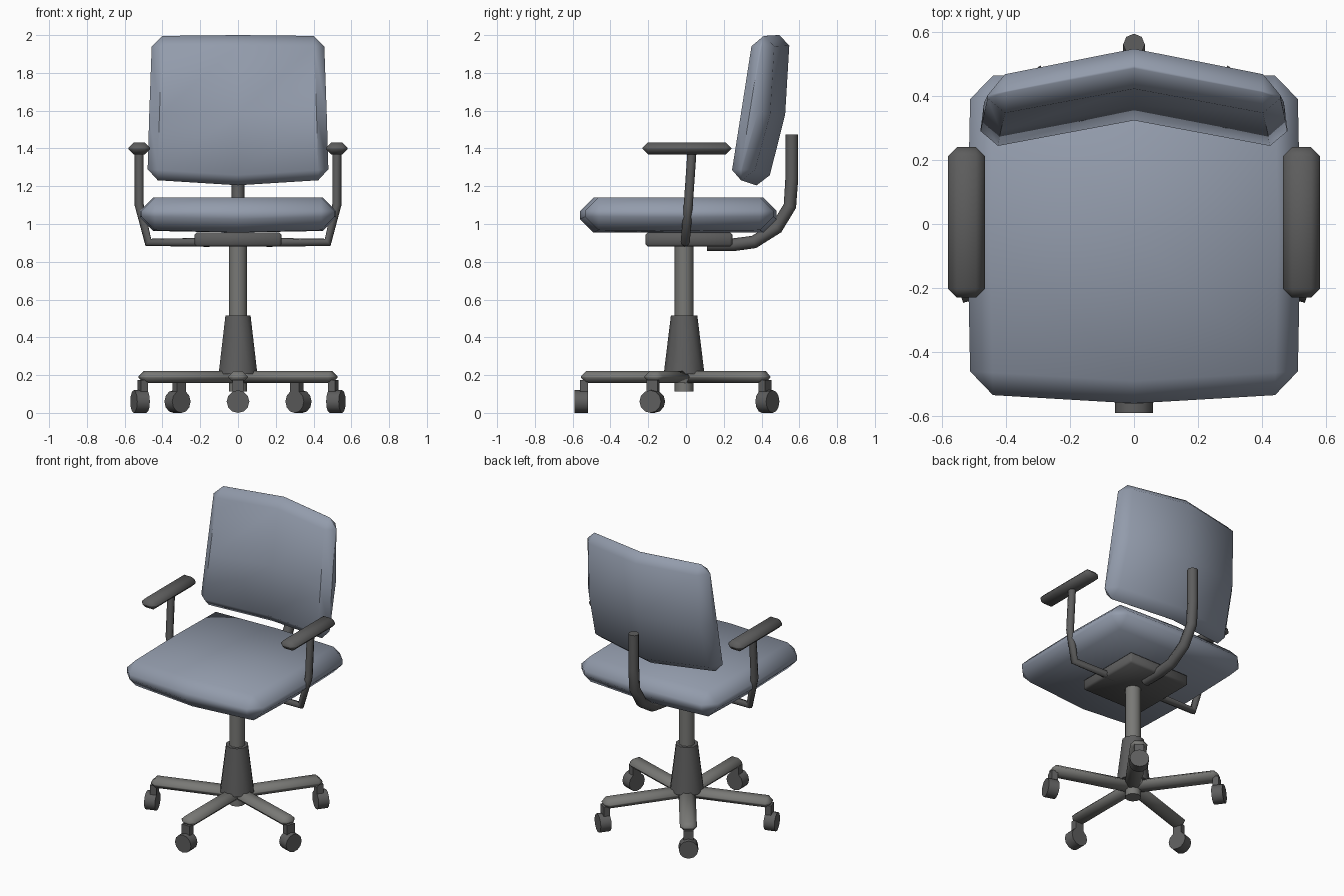
import bpy, bmesh
from math import radians, pi
from mathutils import Matrix

if "Cube" in bpy.data.objects:
    bpy.data.objects.remove(bpy.data.objects["Cube"])


def material(name, rgb):
    m = bpy.data.materials.new(name)
    m.diffuse_color = (*rgb, 1)
    m.use_nodes = True
    m.node_tree.nodes["Principled BSDF"].inputs["Base Color"].default_value = m.diffuse_color
    return m


FABRIC = material("blue_grey_fabric", (0.29, 0.33, 0.41))
DARK = material("dark_plastic", (0.11, 0.11, 0.11))
METAL = material("grey_metal", (0.19, 0.19, 0.18))


def finish(name, bm, mat, bevel=0.0, matrix=None, angle=50):
    bmesh.ops.recalc_face_normals(bm, faces=bm.faces)
    if bevel:
        edges = [e for e in bm.edges if e.calc_face_angle(0) > radians(40)]
        bmesh.ops.bevel(bm, geom=edges, offset=bevel, segments=1,
                        affect='EDGES', clamp_overlap=True)
    if matrix:
        bm.transform(matrix)
    me = bpy.data.meshes.new(name)
    bm.to_mesh(me)
    bm.free()
    me.materials.append(mat)
    ob = bpy.data.objects.new(name, me)
    bpy.context.collection.objects.link(ob)
    bpy.ops.object.select_all(action='DESELECT')
    ob.select_set(True)
    bpy.context.view_layer.objects.active = ob
    bpy.ops.object.shade_smooth_by_angle(angle=radians(angle))
    return ob


def box(name, loc, size, mat, bevel=0.0, matrix=Matrix()):
    bm = bmesh.new()
    bmesh.ops.create_cube(bm, size=1, matrix=Matrix.Translation(loc) @ Matrix.Diagonal((*size, 1)))
    return finish(name, bm, mat, bevel, matrix)


def cylinder(name, r1, r2, depth, matrix, mat, segments=10):
    bm = bmesh.new()
    bmesh.ops.create_cone(bm, cap_ends=True, segments=segments, radius1=r1, radius2=r2,
                          depth=depth, matrix=matrix)
    return finish(name, bm, mat)


def cushion(name, rows, bevel):
    """rows: half width, then (y, z) of edge A, edge B, middle A, middle B."""
    bm = bmesh.new()
    rings = []
    for w, ea, eb, ma, mb in rows:
        pts = [(-w, *ea), (0, *ma), (w, *ea), (w, *eb), (0, *mb), (-w, *eb)]
        rings.append([bm.verts.new(p) for p in pts])
    for a, b in zip(rings, rings[1:]):
        for i in range(6):
            j = (i + 1) % 6
            bm.faces.new((a[i], a[j], b[j], b[i]))
    for r in (rings[0], rings[-1]):
        bm.faces.new((r[0], r[1], r[4], r[5]))
        bm.faces.new((r[1], r[2], r[3], r[4]))
    return finish(name, bm, FABRIC, bevel)


def tube(name, points, radius, mat):
    cu = bpy.data.curves.new(name, 'CURVE')
    cu.dimensions = '3D'
    cu.bevel_depth = radius
    cu.bevel_resolution = 2
    cu.use_fill_caps = True
    sp = cu.splines.new('POLY')
    sp.points.add(len(points) - 1)
    for p, co in zip(sp.points, points):
        p.co = (*co, 1)
    sp.use_smooth = True
    cu.materials.append(mat)
    ob = bpy.data.objects.new(name, cu)
    bpy.context.collection.objects.link(ob)
    return ob


# Cushions
cushion("seat", [
    (0.51, (-0.53, 0.97), (-0.53, 1.14), (-0.56, 0.955), (-0.56, 1.14)),
    (0.52, (-0.03, 0.965), (-0.03, 1.14), (-0.03, 0.955), (-0.03, 1.14)),
    (0.51, (0.46, 0.97), (0.46, 1.14), (0.48, 0.955), (0.48, 1.14)),
], 0.07)
cushion("backrest", [
    (0.48, (0.225, 1.235), (0.34, 1.235), (0.315, 1.205), (0.43, 1.205)),
    (0.47, (0.28, 1.58), (0.435, 1.58), (0.37, 1.58), (0.525, 1.58)),
    (0.455, (0.345, 1.995), (0.46, 1.995), (0.43, 2.0), (0.55, 2.0)),
], 0.055)

# Seat mechanism and back support bar
box("seat_plate", (0, 0.015, 0.918), (0.46, 0.46, 0.075), DARK, 0.012)
tube("back_support", [(0, 0.11, 0.89), (0, 0.25, 0.89), (0, 0.36, 0.905), (0, 0.48, 0.98),
                      (0, 0.55, 1.095), (0, 0.56, 1.24), (0, 0.56, 1.475)], 0.034, DARK)

# Armrests
for side, s in (("left", -1), ("right", 1)):
    box(side + "_armrest", (s * 0.523, 0.005, 1.40), (0.115, 0.47, 0.062), DARK, 0.028)
    tube(side + "_armrest_support", [(s * 0.523, 0.032, 1.39), (s * 0.523, 0.012, 1.10),
                                     (s * 0.475, -0.004, 0.903), (s * 0.15, -0.004, 0.903)],
         0.024, DARK)

# Column
hub = Matrix.Translation((0, -0.01, 0))
cylinder("gas_column", 0.05, 0.05, 0.785, hub @ Matrix.Translation((0, 0, 0.507)), METAL)
cylinder("column_cover", 0.108, 0.07, 0.31, hub @ Matrix.Translation((0, 0, 0.36)), DARK)

# Five legs with casters
for i in range(5):
    m = hub @ Matrix.Rotation(-pi / 2 + i * 2 * pi / 5, 4, 'Z')
    n = f"_{i + 1}"
    box("base_leg" + n, (0.273, 0, 0.19), (0.546, 0.105, 0.062), METAL, 0.028, m)
    box("caster_stem" + n, (0.53, 0, 0.13), (0.04, 0.06, 0.09), DARK, 0, m)
    cylinder("caster_wheel" + n, 0.06, 0.06, 0.07,
             m @ Matrix.Translation((0.545, 0, 0.06)) @ Matrix.Rotation(pi / 2, 4, 'Y'), DARK, 12)
